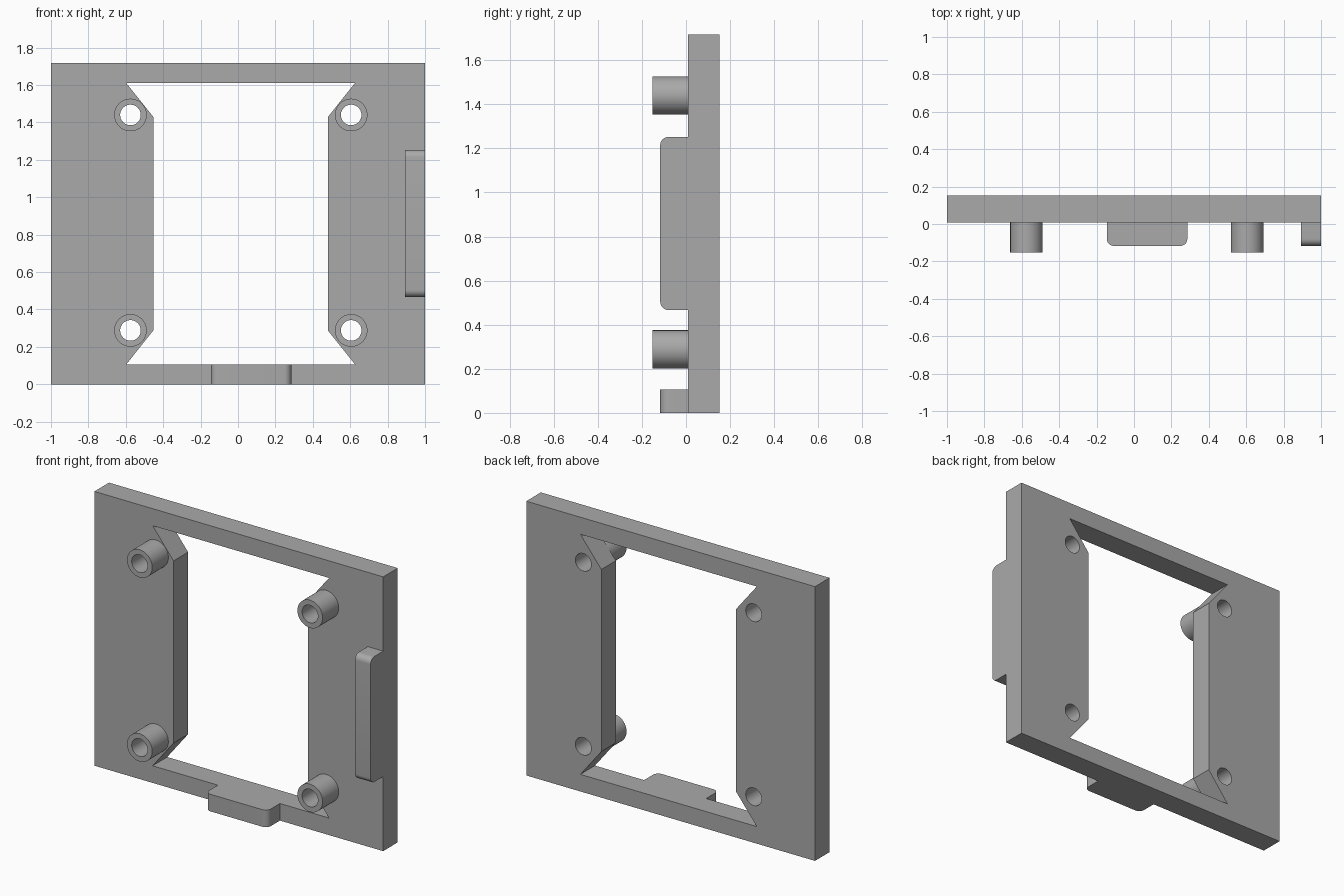
import bpy, bmesh
from math import cos, sin, pi, radians

cube = bpy.data.objects.get("Cube")
if cube:
    bpy.data.objects.remove(cube, do_unlink=True)

grey = bpy.data.materials.new("mid_grey")
grey.use_nodes = True
GREY = (0.4, 0.4, 0.4, 1)
grey.diffuse_color = GREY
grey.node_tree.nodes["Principled BSDF"].inputs["Base Color"].default_value = GREY

HEIGHT, RIM = 1.717, 0.107
MID = HEIGHT / 2
FRONT, BACK = 0.008, 0.152
TAB_FRONT = -0.117


def circle(cx, cy, r, n=48):
    return [(cx + r * cos(2 * pi * i / n), cy + r * sin(2 * pi * i / n)) for i in range(n)]


def extrude(name, loops, depth, location, rotation=(0, 0, 0)):
    """Fill closed outlines (inner ones become holes) and extrude about the middle."""
    curve = bpy.data.curves.new(name, "CURVE")
    curve.dimensions = "2D"
    curve.fill_mode = "BOTH"
    curve.extrude = depth / 2
    for loop in loops:
        spline = curve.splines.new("POLY")
        spline.points.add(len(loop) - 1)
        for point, (x, y) in zip(spline.points, loop):
            point.co = (x, y, 0, 1)
        spline.use_cyclic_u = True
    obj = bpy.data.objects.new(name, curve)
    bpy.context.collection.objects.link(obj)
    obj.location = location
    obj.rotation_euler = [radians(a) for a in rotation]
    bpy.ops.object.select_all(action="DESELECT")
    obj.select_set(True)
    bpy.context.view_layer.objects.active = obj
    bpy.ops.object.convert(target="MESH")
    obj = bpy.context.object
    # Weld the caps to the walls
    bm = bmesh.new()
    bm.from_mesh(obj.data)
    bmesh.ops.remove_doubles(bm, verts=bm.verts, dist=1e-5)
    bmesh.ops.recalc_face_normals(bm, faces=bm.faces)
    bm.to_mesh(obj.data)
    bm.free()
    obj.data.materials.clear()
    obj.data.materials.append(grey)
    bpy.ops.object.shade_smooth_by_angle(angle=radians(30))
    return obj


def tab_profile(start, end, r=0.037, steps=8):
    """Tab outline whose two free corners are rounded."""
    arc = [i * pi / 2 / steps for i in range(steps + 1)]
    left = [(start + r - r * cos(a), TAB_FRONT + r - r * sin(a)) for a in arc]
    right = [(end - r + r * sin(a), TAB_FRONT + r - r * cos(a)) for a in arc]
    return [(start, FRONT)] + left + right + [(end, FRONT)]


# Frame plate with a flared opening and four screw holes
LEFT, RIGHT = -0.452, 0.48
FLARE, FLARE_Z = 0.145, 0.57
top = HEIGHT - RIM
opening = [
    (LEFT - FLARE, RIM), (RIGHT + FLARE, RIM), (RIGHT, MID - FLARE_Z), (RIGHT, MID + FLARE_Z),
    (RIGHT + FLARE, top), (LEFT - FLARE, top), (LEFT, MID + FLARE_Z), (LEFT, MID - FLARE_Z),
]
posts = {
    "upper_right": (-0.575, 1.44), "upper_left": (0.605, 1.44),
    "lower_right": (-0.575, 0.288), "lower_left": (0.605, 0.288),
}
HOLE_R, POST_R = 0.055, 0.087
outline = [(-1, 0), (1, 0), (1, HEIGHT), (-1, HEIGHT)]
holes = [circle(x, z, HOLE_R) for x, z in posts.values()]
extrude("frame_plate", [outline, opening] + holes, BACK - FRONT,
        (0, (FRONT + BACK) / 2, 0), (90, 0, 0))

# Hollow standoffs in front of the screw holes
for place, (x, z) in posts.items():
    extrude(place + "_standoff", [circle(0, 0, POST_R), circle(0, 0, HOLE_R)],
            FRONT + BACK, (x, (FRONT - BACK) / 2, z), (90, 0, 0))

# Rounded tabs on the bottom and left edges
extrude("bottom_tab", [tab_profile(-0.145, 0.285)], RIM, (0, 0, RIM / 2))
extrude("side_tab", [tab_profile(0.467, 1.252)], RIM, (1 - RIM / 2, 0, 0), (0, -90, 0))
